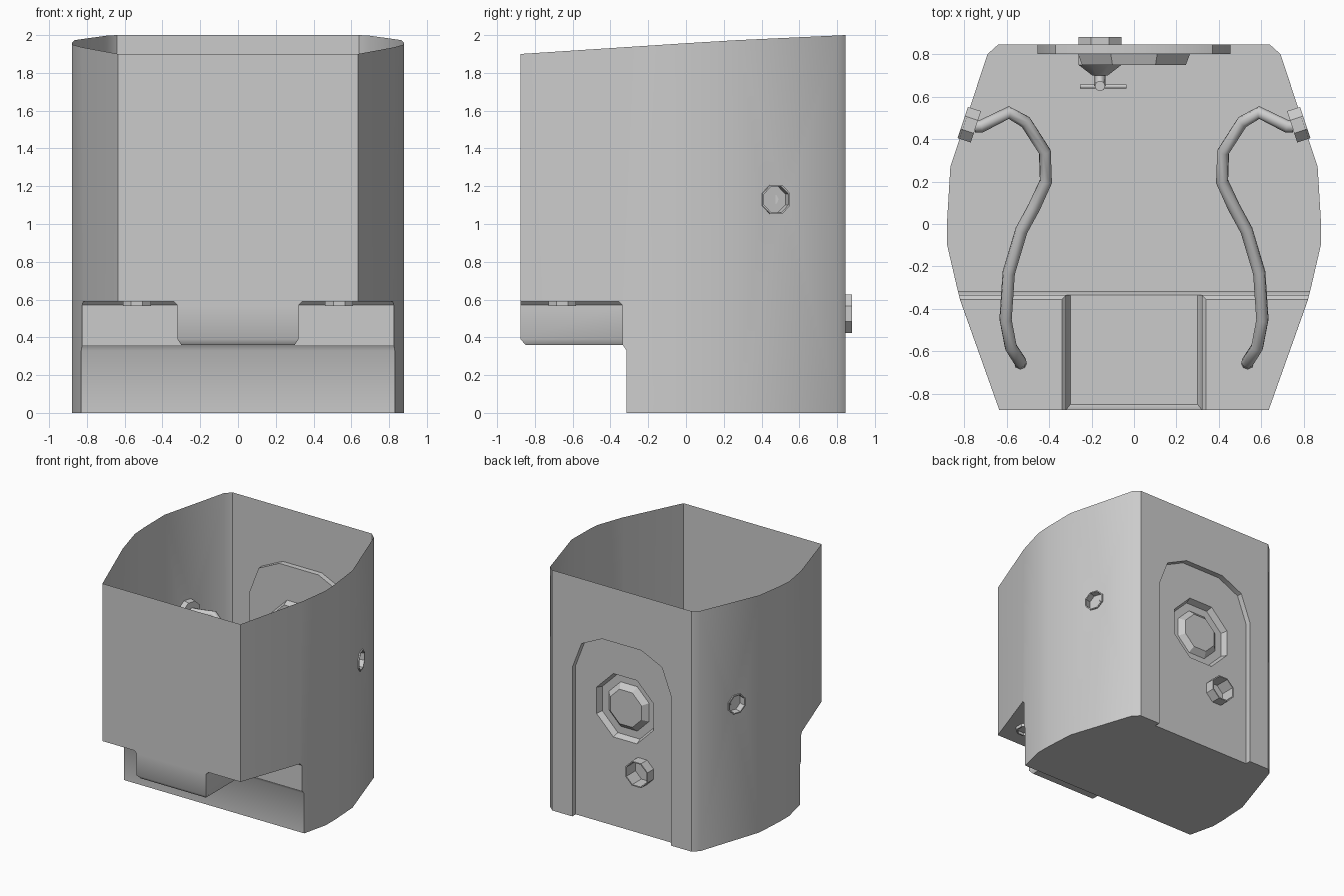
import bpy, bmesh, math
from mathutils import Vector

if "Cube" in bpy.data.objects:
    bpy.data.objects.remove(bpy.data.objects["Cube"])

def finish(bm, name, angle=40):
    bmesh.ops.remove_doubles(bm, verts=bm.verts[:], dist=0.0005)
    bmesh.ops.recalc_face_normals(bm, faces=bm.faces[:])
    me = bpy.data.meshes.new(name)
    bm.to_mesh(me)
    bm.free()
    ob = bpy.data.objects.new(name, me)
    bpy.context.collection.objects.link(ob)
    bpy.ops.object.select_all(action='DESELECT')
    ob.select_set(True)
    bpy.context.view_layer.objects.active = ob
    bpy.ops.object.shade_smooth_by_angle(angle=math.radians(angle))
    return ob

def octagon(center, axis, r, depth=0.0):
    q = Vector(axis).to_track_quat('Z', 'Y')
    return [Vector(center) + q @ Vector((r * math.cos(a), r * math.sin(a), depth))
            for a in [math.radians(22.5 + 45 * i) for i in range(8)]]

def plate(bm, *loops):
    """Flat sheet from an outer loop and optional hole loops."""
    edges = []
    for loop in loops:
        vs = [bm.verts.new(p) for p in loop]
        edges += [bm.edges.new((vs[i - 1], vs[i])) for i in range(len(vs))]
    bmesh.ops.triangle_fill(bm, use_beauty=True, use_dissolve=False, edges=edges)

def both(bm, *loops):
    """Sheet and its mirror image in x."""
    for s in (1, -1):
        plate(bm, *[[(s * p[0], p[1], p[2]) for p in l] for l in loops])

def mirrored(half):
    return list(half) + [(-p[0], p[1], p[2]) for p in reversed(half)]

def turned(name, center, axis, profile):
    """Eight-sided part from (depth, radius) pairs."""
    bm = bmesh.new()
    rings = [[bm.verts.new(p) for p in octagon(center, axis, r, d)] for d, r in profile]
    for a, b in zip(rings, rings[1:]):
        for i in range(8):
            bm.faces.new((a[i - 1], a[i], b[i], b[i - 1]))
    for ring, (d, r) in zip((rings[0], rings[-1]), (profile[0], profile[-1])):
        if r < 0.001:
            continue
    return finish(bm, name, 30)

def tube(name, pts, r):
    cu = bpy.data.curves.new(name, 'CURVE')
    cu.dimensions = '3D'
    cu.bevel_depth, cu.bevel_resolution, cu.use_fill_caps = r, 2, True
    sp = cu.splines.new('POLY')
    sp.points.add(len(pts) - 1)
    for p, co in zip(sp.points, pts):
        p.co = (*co, 1)
    sp.use_smooth = True
    ob = bpy.data.objects.new(name, cu)
    bpy.context.collection.objects.link(ob)

def top(y):
    return 1.97 + (y - 0.2) * (0.0465 if y > 0.2 else 0.065)

# Main dimensions
BACK, PANEL, FRONT, STEP = 0.845, 0.80, -0.875, -0.335
outline = [(0.64, BACK), (0.69, 0.80), (0.865, 0.27), (0.88, 0.02), (0.88, -0.10)]
port, port_axis = (0.797, 0.475, 1.13), (0.95, 0.314, 0)
socket = (0.535, -0.655, 0.59)
boss, valve = (0, PANEL, 1.0), (-0.16, PANEL, 0.525)

bm = bmesh.new()
# Side walls
for i, (a, b) in enumerate(zip(outline, outline[1:])):
    loops = [[(*a, 0), (*b, 0), (*b, top(b[1])), (*a, top(a[1]))]]
    if i == 1:
        loops.append(octagon(port, port_axis, 0.08))
    both(bm, *loops)
a, b, c, d = outline[-1], (0.83, -0.315), (0.825, STEP), (0.635, FRONT)
both(bm, [(*a, 0), (*b, 0), (*b, 0.33), (*c, 0.36), (*c, 0.57), (*c, top(STEP)), (*a, top(a[1]))])
both(bm, [(*c, 0.57), (0.82, -0.355, 0.59), (*d, 0.59), (*d, top(FRONT)), (*c, top(STEP))])

# Front wall with the lowered centre
plate(bm, mirrored([(*d, top(FRONT)), (*d, 0.59), (0.34, FRONT, 0.59),
                    (0.32, FRONT, 0.57), (0.32, FRONT, 0.39)]))

# Overhang underside, chamfers and channel
both(bm, [(0.34, FRONT, 0.59), (*d, 0.59), (0.82, -0.355, 0.59), (0.34, -0.355, 0.59)],
     octagon(socket, (0, 0, 1), 0.08))
both(bm, [(0.34, -0.355, 0.59), (0.82, -0.355, 0.59), (*c, 0.57), (0.32, STEP, 0.57)])
both(bm, [(0.34, FRONT, 0.59), (0.34, -0.355, 0.59), (0.32, STEP, 0.57), (0.32, FRONT, 0.57)])
both(bm, [(0.32, FRONT, 0.57), (0.32, STEP, 0.57), (0.32, STEP, 0.39), (0.32, FRONT, 0.39)])
both(bm, [(0.32, FRONT, 0.39), (0.32, STEP, 0.39), (0.30, STEP, 0.36), (0.30, -0.85, 0.36)])
plate(bm, mirrored([(0.32, FRONT, 0.39), (0.30, -0.85, 0.36)]))
plate(bm, mirrored([(0.30, -0.85, 0.36), (0.30, STEP, 0.36)]))
both(bm, [(0.32, STEP, 0.57), (*c, 0.57), (*c, 0.36), (0.30, STEP, 0.36), (0.32, STEP, 0.39)])
plate(bm, mirrored([(*c, 0.36), (*b, 0.33)]))
plate(bm, mirrored([(*b, 0.33), (*b, 0)]))

# Back wall with the arched recess
arch = [(0.455, 0), (0.455, 1.24), (0.37, 1.46), (0.18, 1.55)]
at = lambda y: [(x, y, z) for x, z in arch]
plate(bm, mirrored([(0.64, BACK, top(BACK)), (0.64, BACK, 0)] + at(BACK)))
plate(bm, mirrored(at(PANEL)), octagon(boss, (0, 1, 0), 0.285), octagon(valve, (0, 1, 0), 0.1))
outer, inner = at(BACK), at(PANEL)
for i in range(3):
    both(bm, [outer[i], outer[i + 1], inner[i + 1], inner[i]])
plate(bm, mirrored([outer[3], inner[3]]))

# Floor
plate(bm, mirrored([(0.455, PANEL, 0), (0.455, BACK, 0)] + [(*p, 0) for p in outline] + [(*b, 0)]))
finish(bm, "tank_shell")

# Round boss in the back recess
turned("back_boss", boss, (0, 1, 0),
       [(0, 0.285), (-0.05, 0.265), (-0.05, 0.2), (-0.01, 0.155), (-0.01, 0)])

# Outlet valve, its stem and cross bar
turned("outlet_valve", valve, (0, 1, 0),
       [(-0.10, 0), (-0.10, 0.04), (-0.05, 0.11), (0.08, 0.11), (0.08, 0.1), (-0.04, 0.1), (-0.04, 0)])
tube("valve_stem", [(-0.16, 0.71, 0.525), (-0.16, 0.665, 0.525), (-0.16, 0.65, 0.545),
                    (-0.16, 0.65, 0.60)], 0.025)
tube("valve_bar", [(-0.255, 0.648, 0.525), (-0.035, 0.648, 0.525)], 0.01)

# Side ports, overhang sockets and the hoses joining them
path = [(0.75, 0.46, 1.13), (0.72, 0.46, 1.13), (0.59, 0.525, 1.12), (0.51, 0.48, 1.09),
        (0.42, 0.34, 1.03), (0.415, 0.20, 0.98), (0.47, 0.08, 0.94), (0.53, -0.03, 0.90),
        (0.59, -0.23, 0.84), (0.605, -0.45, 0.77), (0.58, -0.58, 0.70), (0.535, -0.65, 0.63),
        (0.535, -0.655, 0.59)]
for side, s in (("right", 1), ("left", -1)):
    turned("port_" + side, (s * port[0], *port[1:]), (s * port_axis[0], port_axis[1], 0),
           [(-0.055, 0), (-0.055, 0.084), (0.01, 0.084), (0.01, 0.074), (-0.045, 0.074), (-0.045, 0)])
    turned("socket_" + side, (s * socket[0], *socket[1:]), (0, 0, 1),
           [(0.005, 0), (0.005, 0.08), (-0.025, 0.08), (-0.025, 0.068), (-0.003, 0.068), (-0.003, 0)])
    tube("hose_" + side, [(s * x, y, z) for x, y, z in path], 0.03)
